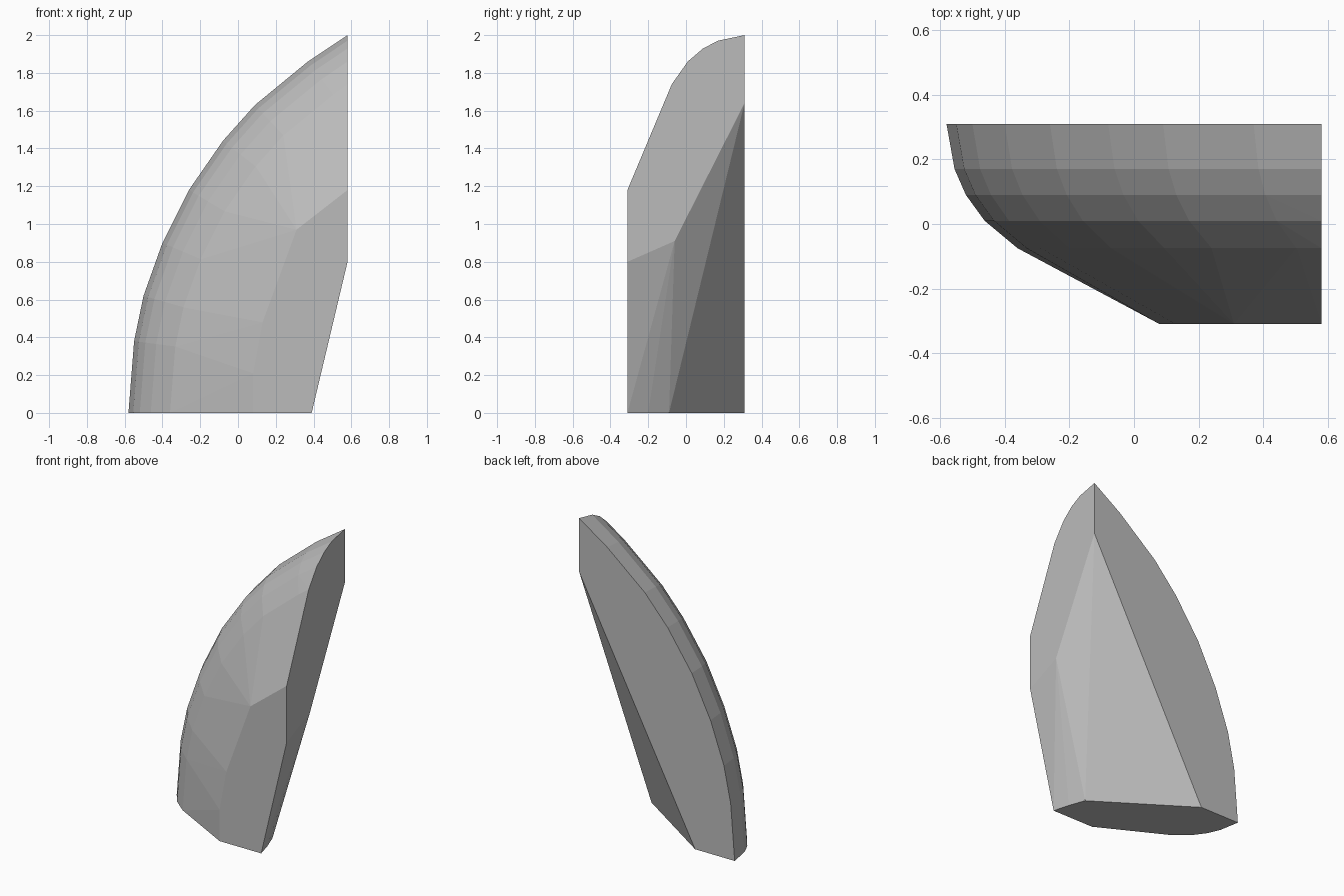
import bpy, bmesh
from mathutils import Vector

if "Cube" in bpy.data.objects:
    bpy.data.objects.remove(bpy.data.objects["Cube"])

# Curved rim of the flat back (x, z), from the base to the tip
rim = [Vector(p) for p in [(-.58, 0), (-.55, .38), (-.5, .62), (-.4, .9), (-.26, 1.18),
                           (-.08, 1.44), (.09, 1.63), (.37, 1.86), (.58, 2)]]

# Domed skin: rim rows stepped inward towards the front (depth y, inset)
rows = [(.31, 0), (.17, .025), (.09, .06), (.01, .118), (-.075, .22)]

points = []
for y, inset in rows:
    last = len(rim) - 1
    for i, p in enumerate(rim):
        if i == 0:
            q = p + Vector((inset, 0))
        elif i == last:
            q = p + Vector((0, -inset * 1.18))
        else:
            t = (rim[i + 1] - rim[i - 1]).normalized()
            q = p + Vector((t.y, -t.x)) * inset
        if q.x <= .58:
            points.append((q.x, y, q.y))

# Flat front face outline
points += [(x, -.31, z) for x, z in [(.58, 1.18), (.31, .97), (.13, .48), (.08, .21),
                                     (.08, 0), (.39, 0), (.58, .8)]]
# Cut-away lower right side and back
points += [(.58, -.06, .91), (.58, .31, 1.64), (.36, -.2, 0), (.32, -.09, 0), (-.285, .31, 0)]

# Solid faceted shard
bm = bmesh.new()
for p in points:
    bm.verts.new(p)
res = bmesh.ops.convex_hull(bm, input=bm.verts)
bmesh.ops.delete(bm, geom=[v for v in bm.verts if not v.link_faces], context='VERTS')
bmesh.ops.dissolve_limit(bm, angle_limit=.01, verts=bm.verts, edges=bm.edges)
bmesh.ops.recalc_face_normals(bm, faces=bm.faces)
mesh = bpy.data.meshes.new("rock_shard")
bm.to_mesh(mesh)
bm.free()

grey = bpy.data.materials.new("stone_grey")
grey.diffuse_color = (.5, .5, .5, 1)
grey.use_nodes = True
grey.node_tree.nodes["Principled BSDF"].inputs["Base Color"].default_value = grey.diffuse_color
mesh.materials.append(grey)
shard = bpy.data.objects.new("rock_shard", mesh)
bpy.context.collection.objects.link(shard)
